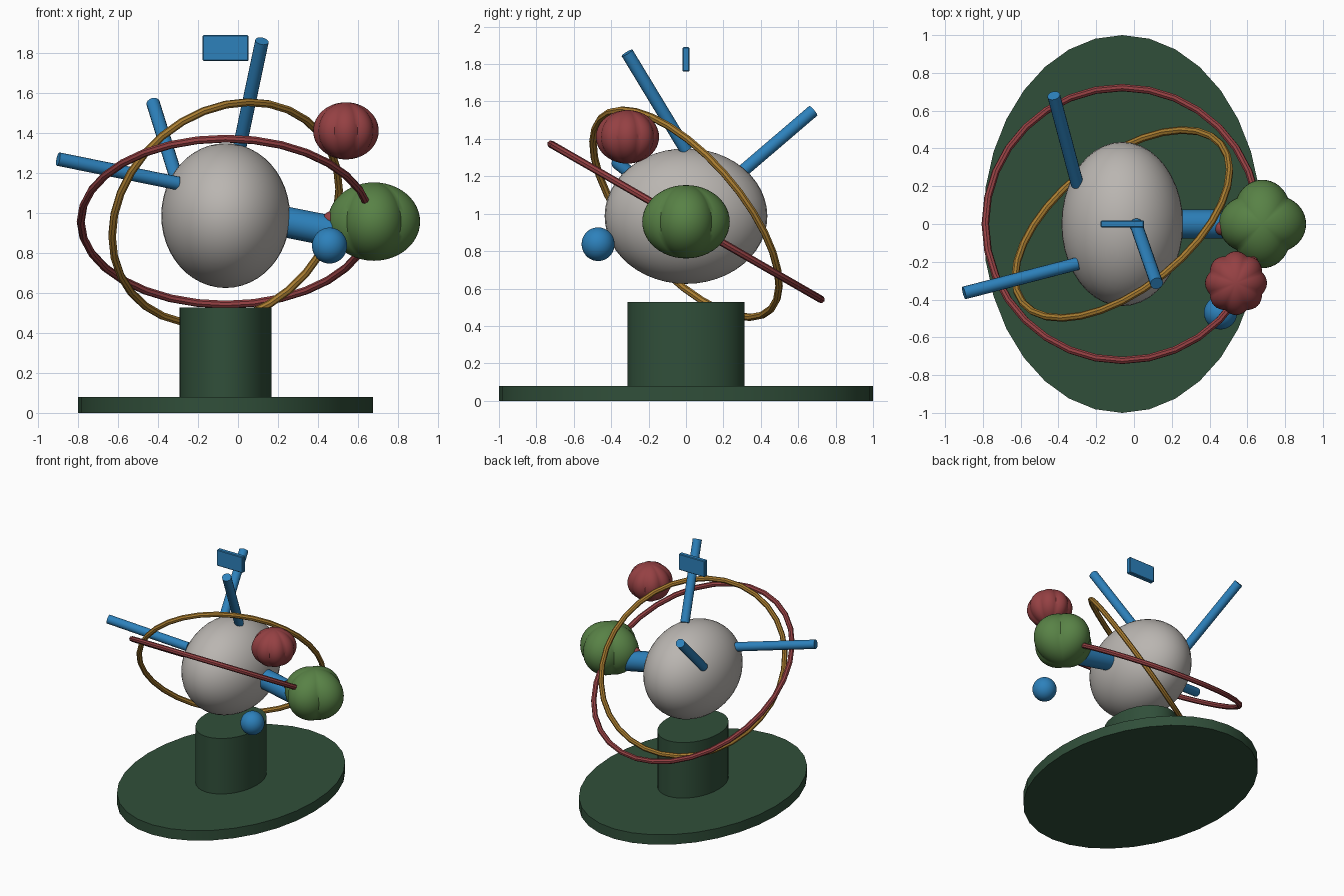
import bpy, bmesh, math
from mathutils import Vector, Matrix

if "Cube" in bpy.data.objects:
    bpy.data.objects.remove(bpy.data.objects["Cube"])


def material(name, rgb):
    m = bpy.data.materials.new(name)
    m.diffuse_color = (*rgb, 1)
    m.use_nodes = True
    m.node_tree.nodes["Principled BSDF"].inputs["Base Color"].default_value = m.diffuse_color
    return m


DARK = material("dark_green", (0.030, 0.078, 0.042))
GREY = material("warm_grey", (0.49, 0.465, 0.44))
RED = material("dull_red", (0.30, 0.052, 0.056))
GREEN = material("leaf_green", (0.098, 0.223, 0.061))
GOLD = material("gold", (0.40, 0.205, 0.030))
BLUE = material("blue", (0.026, 0.22, 0.50))


def finish(name, bm, mat, smooth=True):
    bmesh.ops.recalc_face_normals(bm, faces=bm.faces)
    me = bpy.data.meshes.new(name)
    bm.to_mesh(me)
    bm.free()
    me.materials.append(mat)
    ob = bpy.data.objects.new(name, me)
    bpy.context.collection.objects.link(ob)
    if smooth:
        bpy.ops.object.select_all(action='DESELECT')
        ob.select_set(True)
        bpy.context.view_layer.objects.active = ob
        bpy.ops.object.shade_smooth_by_angle(angle=math.radians(35))
    return ob


def drum(name, rx, ry, z0, z1, mat):
    bm = bmesh.new()
    M = Matrix.Translation((CX, 0, (z0 + z1) / 2)) @ Matrix.Diagonal((rx, ry, z1 - z0, 1))
    bmesh.ops.create_cone(bm, cap_ends=True, segments=32, radius1=1, radius2=1, depth=1, matrix=M)
    finish(name, bm, mat, True)


def rod(name, a, b, r, mat, sides=16):
    a, b = Vector(a), Vector(b)
    d = b - a
    bm = bmesh.new()
    M = Matrix.Translation((a + b) / 2) @ d.to_track_quat('Z', 'Y').to_matrix().to_4x4()
    bmesh.ops.create_cone(bm, cap_ends=True, segments=sides, radius1=r, radius2=r,
                          depth=d.length, matrix=M)
    finish(name, bm, mat)


def ball(name, c, size, mat, lobes=0, depth=0.0):
    """Ellipsoid, optionally with vertical pumpkin-like lobes."""
    bm = bmesh.new()
    bmesh.ops.create_uvsphere(bm, u_segments=64 if lobes else 40, v_segments=24, radius=1)
    for v in bm.verts:
        x, y, z = v.co
        k = 1.0
        if lobes:
            k = 1 - depth * (1 - abs(math.cos(lobes * math.atan2(y, x) / 2)))
        v.co = Vector((c[0] + x * k * size[0], c[1] + y * k * size[1], c[2] + z * size[2]))
    finish(name, bm, mat)


def ring(name, c, A, B, r, mat, n=32, sides=8):
    """Tube along the ellipse c + A cos t + B sin t."""
    c, A, B = Vector(c), Vector(A), Vector(B)
    nrm = A.cross(B).normalized()
    bm = bmesh.new()
    loops = []
    for i in range(n):
        t = 2 * math.pi * i / n
        p = c + A * math.cos(t) + B * math.sin(t)
        tan = (B * math.cos(t) - A * math.sin(t)).normalized()
        out = tan.cross(nrm)
        angs = [2 * math.pi * j / sides for j in range(sides)]
        loops.append([bm.verts.new(p + r * (out * math.cos(a) + nrm * math.sin(a))) for a in angs])
    for i in range(n):
        l0, l1 = loops[i], loops[(i + 1) % n]
        for j in range(sides):
            k = (j + 1) % sides
            bm.faces.new((l0[j], l0[k], l1[k], l1[j]))
    finish(name, bm, mat)


CX = -0.062  # axis of the stand

# Stand
drum("base_plate", 0.7375, 1.0, 0.0, 0.08, DARK)
drum("pedestal", 0.23, 0.312, 0.08, 0.527, DARK)

# Central body
ball("core", (CX, 0, 0.987), (0.322, 0.435, 0.362), GREY)

# Orbit rings
ring("red_ring", (CX, 0, 0.957), (0.725, 0, 0), (0, 0.722, -0.415), 0.02, RED)
ring("gold_ring", (CX, 0, 1.0), (0.568, 0.285, 0.116), (0, 0.408, -0.542), 0.02, GOLD)

# Spikes, starting at the core surface
for i, (a, b) in enumerate([
        ((-0.30, -0.21, 1.148), (-0.90, -0.365, 1.27)),
        ((-0.30, 0.21, 1.148), (-0.425, 0.68, 1.55)),
        ((0.01, 0.0, 1.34), (0.12, -0.315, 1.86))]):
    rod(f"spike_{i + 1}", a, b, 0.034, BLUE)

# Thick arm and its joint
rod("arm", (0.20, 0, 0.963), (0.55, 0, 0.893), 0.077, BLUE)
ball("arm_joint", (0.465, -0.02, 0.968), (0.04, 0.04, 0.04), RED)

# Lobed and plain satellites
ball("green_satellite", (0.68, 0, 0.957), (0.231, 0.234, 0.196), GREEN, 4, 0.17)
ball("red_satellite", (0.54, -0.313, 1.411), (0.164, 0.169, 0.143), RED, 8, 0.09)
ball("blue_satellite", (0.458, -0.47, 0.837), (0.088, 0.088, 0.09), BLUE)

# Floating plate at the top
bm = bmesh.new()
bmesh.ops.create_cube(bm, size=1, matrix=Matrix.Translation((CX, 0, 1.825))
                      @ Matrix.Diagonal((0.23, 0.037, 0.13, 1)))
bmesh.ops.bevel(bm, geom=bm.edges[:], offset=0.005, segments=1, affect='EDGES')
finish("top_plate", bm, BLUE, False)
